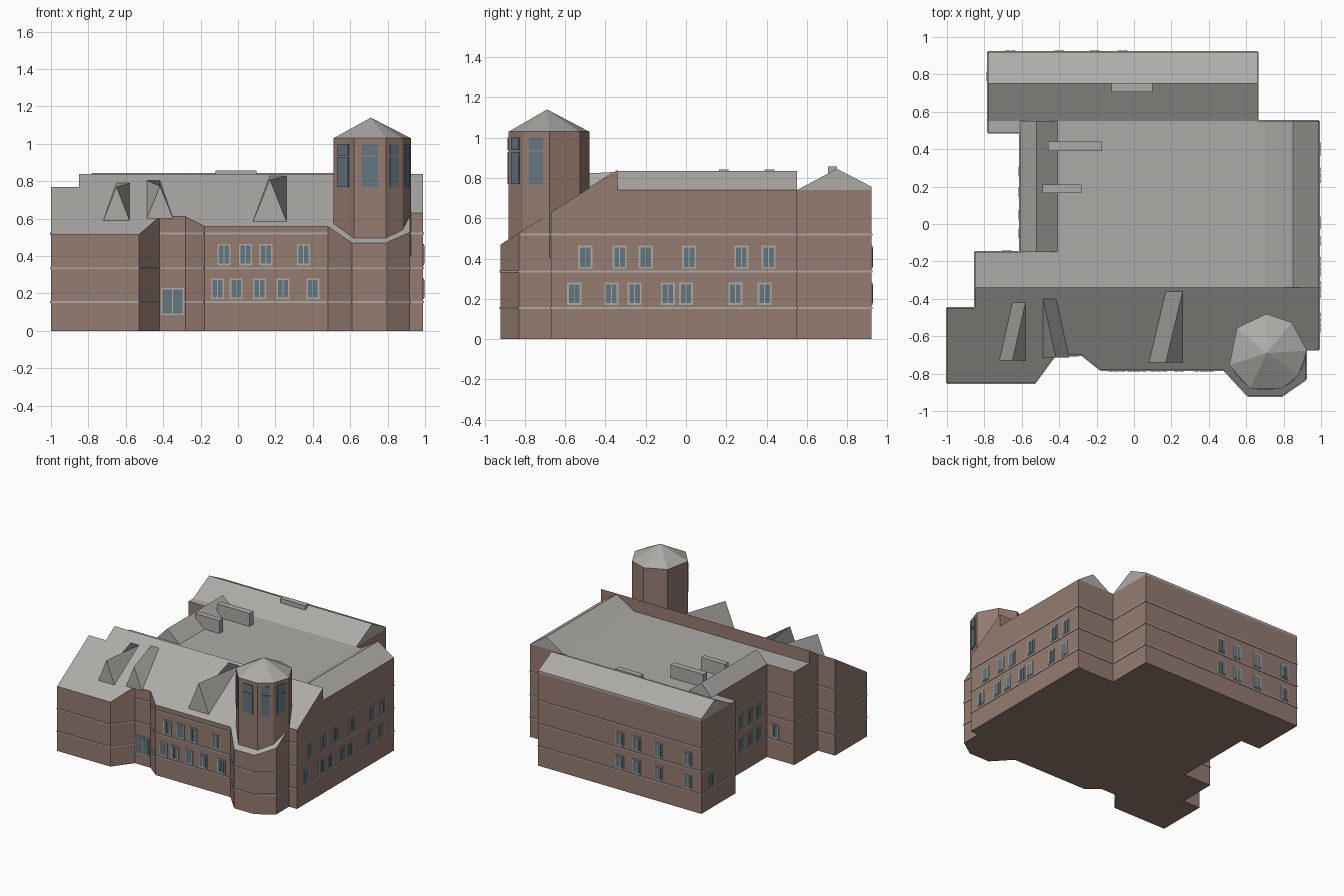
import bpy, bmesh
from mathutils import Vector

if "Cube" in bpy.data.objects:
    bpy.data.objects.remove(bpy.data.objects["Cube"])


def material(name, rgb):
    m = bpy.data.materials.new(name)
    m.use_nodes = True
    m.diffuse_color = (*rgb, 1)
    m.node_tree.nodes["Principled BSDF"].inputs["Base Color"].default_value = (*rgb, 1)
    return m


BRICK = material("brick", (0.30, 0.20, 0.165))
GREY = material("roof_grey", (0.42, 0.41, 0.385))
GLASS = material("window_glass", (0.13, 0.18, 0.215))


def finish(name, bm, *mats, roof_top=False):
    bmesh.ops.recalc_face_normals(bm, faces=bm.faces)
    for f in bm.faces:
        if roof_top and f.normal.z > 0.3:
            f.material_index = 1
    me = bpy.data.meshes.new(name)
    bm.to_mesh(me)
    bm.free()
    for m in mats:
        me.materials.append(m)
    ob = bpy.data.objects.new(name, me)
    bpy.context.collection.objects.link(ob)


def loft(bm, ring_a, ring_b):
    """Closed solid between two matching rings of points."""
    a = [bm.verts.new(p) for p in ring_a]
    b = [bm.verts.new(p) for p in ring_b]
    bm.faces.new(a)
    bm.faces.new(b)
    for i in range(len(a)):
        j = (i + 1) % len(a)
        bm.faces.new((a[i], a[j], b[j], b[i]))


def prism(bm, pts, lo, hi):
    """Vertical prism; hi is a height or a function of y."""
    top = hi if callable(hi) else (lambda y: hi)
    loft(bm, [(x, y, lo) for x, y in pts], [(x, y, top(y)) for x, y in pts])


def plate(bm, a, b, lo, hi, depth):
    """Thin plate standing out from the wall that runs from a to b."""
    a, b = Vector(a), Vector(b)
    t = (b - a).normalized()
    n = Vector((t.y, -t.x)) * depth
    prism(bm, [a, b, b + n, a + n], lo, hi)


# Walls: sloped front range and flat-topped main block
EAVE, RIDGE = 0.74, 0.84
RIDGE_Y = -0.34


def front_slope(y):
    return RIDGE + 0.638 * (y - RIDGE_Y)


front = [(-0.85, RIDGE_Y), (-0.85, -0.45), (-1, -0.45), (-1, -0.85), (-0.53, -0.85),
         (-0.42, -0.70), (-0.28, -0.70), (-0.18, -0.78), (0.48, -0.78), (0.61, -0.92),
         (0.79, -0.92), (0.92, -0.83), (0.92, -0.67), (0.99, -0.67), (0.99, RIDGE_Y)]
rear = [(0.99, RIDGE_Y), (0.99, 0.55), (0.66, 0.55), (0.66, 0.92), (-0.78, 0.92),
        (-0.78, 0.49), (-0.61, 0.49), (-0.61, -0.15), (-0.85, -0.15), (-0.85, RIDGE_Y)]
for name, outline, height in (("front_range", front, front_slope), ("main_block", rear, EAVE)):
    bm = bmesh.new()
    prism(bm, outline, 0, height)
    finish(name, bm, BRICK, GREY, roof_top=True)

# String courses around the walls
bm = bmesh.new()
for chain in (front, rear):
    for a, b in zip(chain, chain[1:]):
        for z in (0.155, 0.335, 0.52):
            p, q = a, b
            if z > 0.5 and min(a[1], b[1]) < -0.8:
                if a[0] != b[0]:
                    continue
                p, q = [(x, max(y, -0.82)) for x, y in (a, b)]
            plate(bm, p, q, z - 0.005, z + 0.005, 0.005)
finish("string_courses", bm, GREY)

# Pitched roofs around the flat roof
bm = bmesh.new()
profile = [(0.55, EAVE), (0.75, 0.845), (0.92, 0.757), (0.92, EAVE)]
loft(bm, [(-0.78, y, z) for y, z in profile], [(0.66, y, z) for y, z in profile])
finish("rear_roof", bm, GREY)
for name, xs, y0 in (("right_roof", (0.70, 0.85, 0.99), RIDGE_Y),
                     ("left_roof", (-0.61, -0.52, -0.41), -0.15)):
    bm = bmesh.new()
    rings = [[(x, y, z) for x, z in zip(xs, (EAVE, 0.835, EAVE))] for y in (y0, 0.55)]
    loft(bm, *rings)
    finish(name, bm, GREY)

# Boxes on the roof
for name, x0, x1, y0, y1, top in (("roof_box_rear", -0.46, -0.17, 0.39, 0.44, 0.843),
                                  ("roof_box_front", -0.49, -0.28, 0.165, 0.21, 0.843),
                                  ("ridge_box", -0.12, 0.10, 0.705, 0.75, 0.857)):
    bm = bmesh.new()
    prism(bm, [(x0, y0), (x1, y0), (x1, y1), (x0, y1)], EAVE, top)
    finish(name, bm, GREY)


# Skewed tent dormers on the front slope
def dormer(name, x0, width, y0, y1, peak, lean):
    """lean +1 slants the ridge right, -1 slants it left."""
    bm = bmesh.new()
    half = width / 2
    xl, xr = x0 - half, x0 + half
    backs = (x0, xr) if lean > 0 else (xl, x0)
    left, right = [bm.verts.new((x, y0, front_slope(y0))) for x in (xl, xr)]
    apex = bm.verts.new((x0, y0, peak))
    bl, br = [bm.verts.new((x, y1, front_slope(y1) + 0.002)) for x in backs]
    bm.faces.new((left, right, apex))
    if lean > 0:
        bm.faces.new((left, apex, br, bl))
        bm.faces.new((apex, right, br))
    else:
        bm.faces.new((left, apex, bl))
        bm.faces.new((apex, right, br, bl))
    bm.faces.new((left, bl, br, right))
    finish(name, bm, GREY)


dormer("dormer_right", -0.65, 0.14, -0.73, -0.42, 0.77, 1)
dormer("dormer_middle", -0.417, 0.14, -0.715, -0.40, 0.775, -1)
dormer("dormer_left", 0.17, 0.18, -0.74, -0.36, 0.81, 1)

# Tower with a pyramid cap
tower = [(0.51, -0.755), (0.62, -0.88), (0.79, -0.88), (0.88, -0.81),
         (0.925, -0.677), (0.845, -0.527), (0.71, -0.48), (0.55, -0.555)]
bm = bmesh.new()
prism(bm, tower, 0.40, 1.03)
finish("tower", bm, BRICK)
bm = bmesh.new()
ring = [bm.verts.new((x, y, 1.03)) for x, y in tower]
tip = bm.verts.new((0.71, -0.69, 1.14))
bm.faces.new(ring)
for i, v in enumerate(ring):
    bm.faces.new((v, ring[(i + 1) % len(ring)], tip))
finish("tower_roof", bm, GREY)

# Tower windows: two tiers of glass on the four front sides
bm = bmesh.new()
for a, b in zip(tower[:4], tower[1:5]):
    a, b = Vector(a), Vector(b)
    for lo, hi in ((0.77, 0.93), (0.938, 1.0)):
        plate(bm, a.lerp(b, 0.24), a.lerp(b, 0.76), lo, hi, 0.006)
finish("tower_windows", bm, GLASS)

# Framed windows in rows
frames, panes = bmesh.new(), bmesh.new()


def window(c, t, lo, hi, width=0.07):
    c, t = Vector(c), Vector(t)
    h, rim, bar = width / 2, 0.009, 0.002
    plate(frames, c - t * h, c + t * h, lo, hi, 0.005)
    for s, e in ((-h + rim, -bar), (bar, h - rim)):
        plate(panes, c + t * s, c + t * e, lo + rim, hi - rim, 0.008)


LOW, HIGH = (0.17, 0.28), (0.35, 0.465)
for row, xs in ((LOW, (-0.11, -0.01, 0.115, 0.24, 0.40)), (HIGH, (-0.075, 0.04, 0.15, 0.35))):
    for x in xs:
        window((x, -0.78), (1, 0), *row)
for row, ys in ((LOW, (-0.555, -0.37, -0.255, -0.09, 0, 0.245, 0.39)),
                (HIGH, (-0.50, -0.33, -0.20, 0.015, 0.275, 0.41))):
    for y in ys:
        window((0.99, y), (0, 1), *row)
for row in (LOW, HIGH):
    for x in (-0.66, -0.40, -0.21, -0.06):
        window((x, 0.92), (-1, 0), *row)
    for y in (0.28, 0.17, 0.05, -0.05):
        window((-0.61, y), (0, -1), *row)
window((-0.78, 0.79), (0, -1), *LOW)
window((-0.68, -0.15), (-1, 0), *LOW)
window((-0.35, -0.70), (1, 0), 0.085, 0.23, 0.125)
finish("window_frames", frames, GREY)
finish("window_panes", panes, GLASS)
